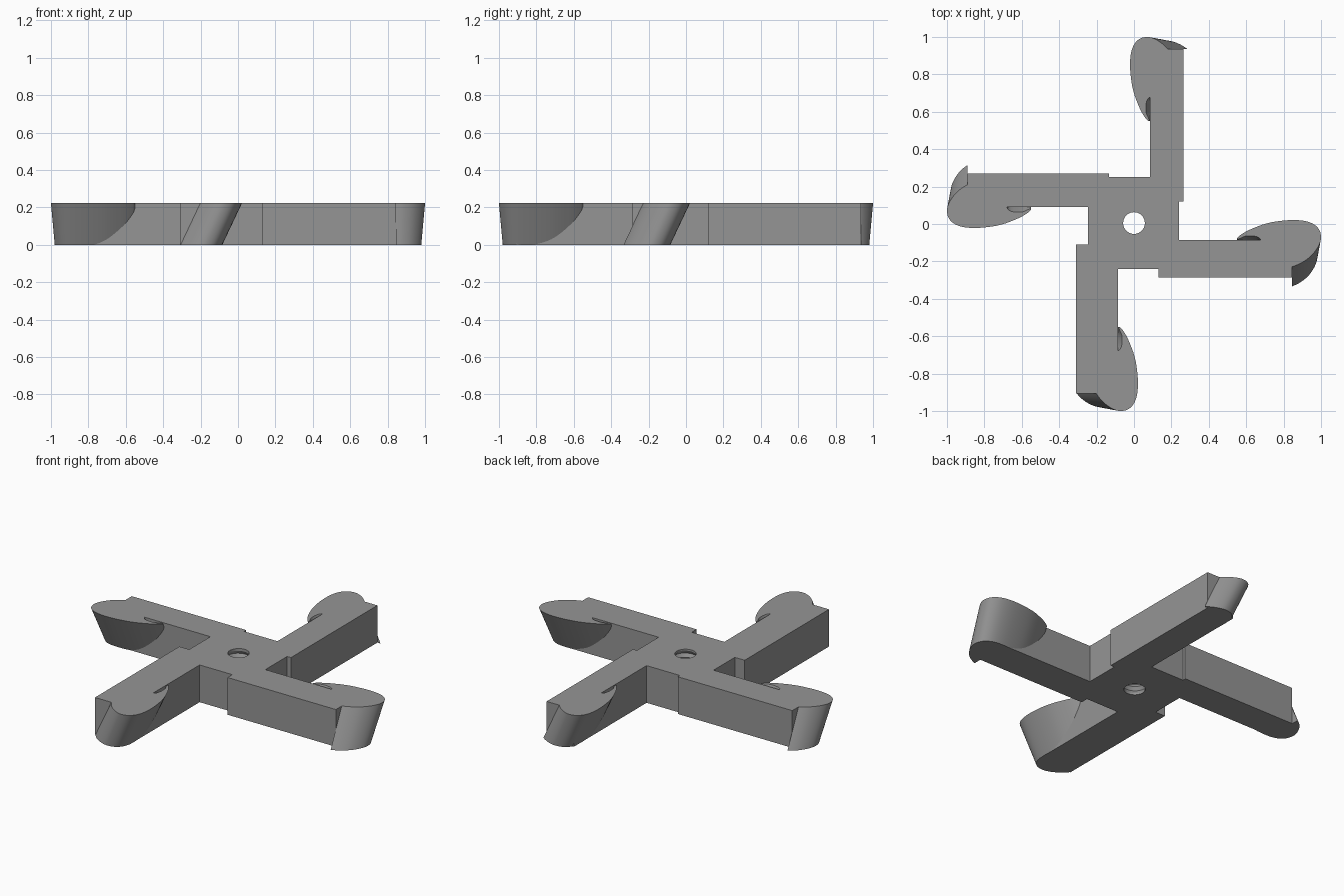
import bpy, bmesh, math
from mathutils import Matrix, Vector

if "Cube" in bpy.data.objects:
    bpy.data.objects.remove(bpy.data.objects["Cube"])

H = 0.222          # plate thickness
SHEAR = 0.105      # sideways lean of the blades over the thickness

grey = bpy.data.materials.new("mid_grey")
grey.diffuse_color = (0.30, 0.30, 0.30, 1)
grey.use_nodes = True
grey.node_tree.nodes["Principled BSDF"].inputs["Base Color"].default_value = grey.diffuse_color


def add_object(name, bm):
    bmesh.ops.recalc_face_normals(bm, faces=bm.faces)
    mesh = bpy.data.meshes.new(name)
    bm.to_mesh(mesh)
    bm.free()
    mesh.materials.append(grey)
    obj = bpy.data.objects.new(name, mesh)
    bpy.context.collection.objects.link(obj)
    return obj


def loft(name, bottom, top, z0, z1):
    """Closed solid between two outlines with equal point counts."""
    bm = bmesh.new()
    lo = [bm.verts.new((x, y, z0)) for x, y in bottom]
    hi = [bm.verts.new((x, y, z1)) for x, y in top]
    n = len(lo)
    bm.faces.new(lo)
    bm.faces.new(hi)
    for i in range(n):
        j = (i + 1) % n
        bm.faces.new((lo[i], lo[j], hi[j], hi[i]))
    return add_object(name, bm)


def smooth_path(pts, steps=6):
    """Catmull-Rom curve through the points."""
    p = [Vector(q) for q in pts]
    p = [2 * p[0] - p[1]] + p + [2 * p[-1] - p[-2]]
    out = []
    for a, b, c, d in zip(p, p[1:], p[2:], p[3:]):
        for k in range(steps):
            t = k / steps
            out.append(0.5 * (2 * b + (c - a) * t + (2 * a - 5 * b + 4 * c - d) * t * t
                              + (3 * b - a - 3 * c + d) * t ** 3))
    return out + [p[-2]]


# hub and four offset arms as one outline
outline = [(0.13, -0.285), (0.845, -0.285), (0.845, -0.085), (0.24, -0.085),
           (0.24, 0.12), (0.265, 0.12), (0.265, 0.935), (0.085, 0.935),
           (0.085, 0.25), (-0.135, 0.25), (-0.135, 0.27), (-0.89, 0.27),
           (-0.89, 0.09), (-0.245, 0.09), (-0.245, -0.11), (-0.31, -0.11),
           (-0.31, -0.905), (-0.085, -0.905), (-0.085, -0.24), (0.13, -0.24)]
body = loft("hub_and_arms", outline, outline, 0, H)

# leaning teardrop blade: outer rim, then the hooked tip
rim = smooth_path([(0.82, -0.238), (0.89, -0.21), (0.945, -0.172), (0.985, -0.12), (1.0, -0.07),
                   (0.983, -0.02), (0.93, 0.012), (0.84, 0.021), (0.72, 0.006),
                   (0.62, -0.03), (0.565, -0.062), (0.55, -0.078)])
hook = smooth_path([(0.56, -0.080), (0.60, -0.064), (0.65, -0.066), (0.675, -0.08), (0.685, -0.11)], 4)


def blade(name, cut, angle):
    # start the rim where it meets the flat end of the arm
    i = next(k for k, p in enumerate(rim) if p.x > cut)
    t = (cut - rim[i - 1].x) / (rim[i].x - rim[i - 1].x)
    top = [rim[i - 1].lerp(rim[i], t)] + rim[i:] + hook + [Vector((cut, -0.12))]
    bottom = []
    for p in top:
        u = p.x if p.x <= cut else cut + (p.x - cut) * (0.98 - cut) / (1.0 - cut)
        bottom.append((u, p.y - SHEAR))
    obj = loft(name, bottom, top, 0, H)
    obj.data.transform(Matrix.Rotation(angle, 4, 'Z'))
    return obj


blades = [blade("right_blade", 0.845, 0), blade("back_blade", 0.935, math.pi / 2),
          blade("left_blade", 0.89, math.pi), blade("front_blade", 0.905, -math.pi / 2)]

# ridged cutter for the threaded centre hole
bm = bmesh.new()
SEG, TURNS = 40, 5
zs = [-0.03] + [0.01 + k * 0.02 for k in range(2 * TURNS + 1)] + [H + 0.03]
rings = []
for k, z in enumerate(zs):
    r = 0.058 if k % 2 or k in (0, len(zs) - 1) else 0.07
    rings.append([bm.verts.new((r * math.cos(a), 0.005 + r * math.sin(a),
                                z + (0.01 * (a / math.pi - 1) if 0 < k < len(zs) - 1 else 0) * 0.5))
                  for a in (2 * math.pi * s / SEG for s in range(SEG))])
for a, b in zip(rings, rings[1:]):
    for s in range(SEG):
        q = (s + 1) % SEG
        bm.faces.new((a[s], a[q], b[q], b[s]))
bm.faces.new(rings[0])
bm.faces.new(rings[-1])
hole = add_object("hole_cutter", bm)
hole.hide_render = True
hole.hide_viewport = False

mod = body.modifiers.new("centre_hole", 'BOOLEAN')
mod.object, mod.operation, mod.solver = hole, 'DIFFERENCE', 'EXACT'

# apply the hole and shade
bpy.context.view_layer.objects.active = body
body.select_set(True)
bpy.ops.object.modifier_apply(modifier=mod.name)
bpy.data.objects.remove(hole)
for obj in [body] + blades:
    bpy.ops.object.select_all(action='DESELECT')
    obj.select_set(True)
    bpy.context.view_layer.objects.active = obj
    bpy.ops.object.shade_smooth_by_angle(angle=math.radians(30))
